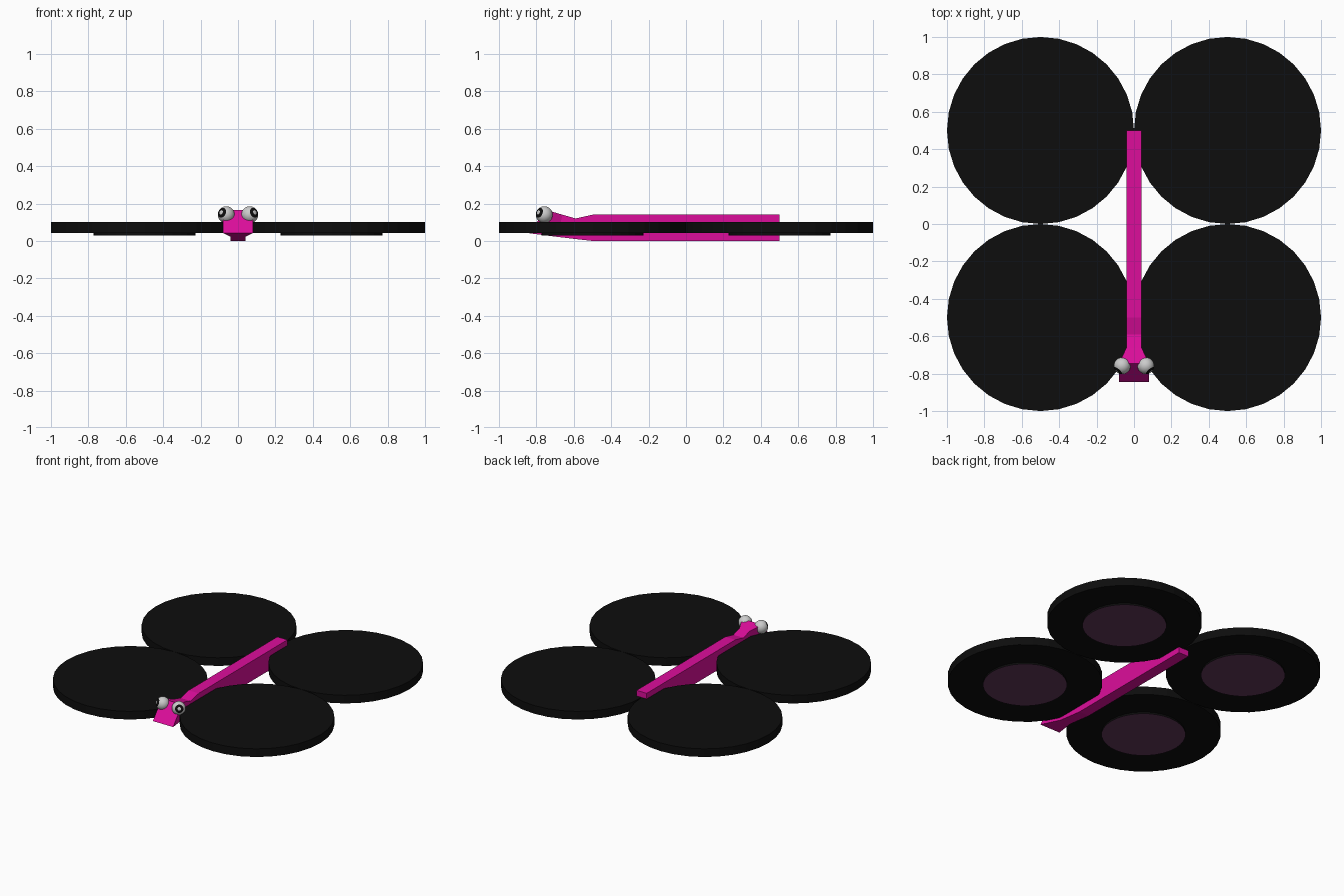
import bpy, bmesh, math
from mathutils import Vector, Matrix

if "Cube" in bpy.data.objects:
    bpy.data.objects.remove(bpy.data.objects["Cube"])


def material(name, rgb):
    m = bpy.data.materials.new(name)
    m.diffuse_color = (*rgb, 1)
    m.use_nodes = True
    m.node_tree.nodes["Principled BSDF"].inputs["Base Color"].default_value = m.diffuse_color
    return m


BLACK = material("black", (0.004, 0.004, 0.004))
PINK = material("magenta", (0.72, 0.004, 0.33))
PURPLE = material("dull_purple", (0.115, 0.038, 0.10))
WHITE = material("eye_white", (0.8, 0.8, 0.8))


def make_object(name, bm, mats):
    bmesh.ops.recalc_face_normals(bm, faces=bm.faces)
    me = bpy.data.meshes.new(name)
    bm.to_mesh(me)
    bm.free()
    for m in mats:
        me.materials.append(m)
    ob = bpy.data.objects.new(name, me)
    bpy.context.collection.objects.link(ob)
    return ob


def add_cylinder(bm, x, y, z0, z1, r, sides=32):
    return bmesh.ops.create_cone(
        bm, cap_ends=True, segments=sides, radius1=r, radius2=r, depth=z1 - z0,
        matrix=Matrix.Translation((x, y, (z0 + z1) / 2)))["verts"]


# Four round rotor pads, each with a purple-faced boss underneath
for sx, side in ((-1, "left"), (1, "right")):
    for sy, end in ((-1, "front"), (1, "back")):
        bm = bmesh.new()
        add_cylinder(bm, sx * 0.5, sy * 0.5, 0.042, 0.10, 0.5)
        make_object(f"rotor_{end}_{side}", bm, [BLACK])
        bm = bmesh.new()
        add_cylinder(bm, sx * 0.5, sy * 0.5, 0.03, 0.05, 0.272)
        bm.normal_update()
        for f in bm.faces:
            f.material_index = int(f.normal.z < -0.9)
        make_object(f"rotor_boss_{end}_{side}", bm, [BLACK, PURPLE])

# Body lofted along y: (half width, y top, z top, y bottom, z bottom)
sections = [
    (0.04, 0.50, 0.14, 0.50, 0.0),
    (0.04, -0.50, 0.14, -0.50, 0.0),
    (0.04, -0.59, 0.12, -0.59, 0.01),
    (0.04, -0.66, 0.14, -0.69, 0.022),
    (0.08, -0.745, 0.165, -0.845, 0.042),
]
bm = bmesh.new()
rings = [[bm.verts.new(p) for p in ((-w, yt, zt), (w, yt, zt), (w, yb, zb), (-w, yb, zb))]
         for w, yt, zt, yb, zb in sections]
for a, b in zip(rings, rings[1:]):
    for i in range(4):
        j = (i + 1) % 4
        bm.faces.new((a[i], a[j], b[j], b[i]))
bm.faces.new(rings[0])
bm.faces.new(rings[-1])
make_object("body_and_head", bm, [PINK])

# Eyes: spheres turned outward, pupil painted on the front cap with a light spot
for s, side in ((-1, "left"), (1, "right")):
    gaze = Vector((s * 0.62, -0.72, 0.3)).normalized()
    bm = bmesh.new()
    bmesh.ops.create_uvsphere(bm, u_segments=24, v_segments=24, radius=0.045)
    for f in bm.faces:
        angle = math.degrees(f.calc_center_median().angle(Vector((0, 0, 1))))
        f.material_index = int(15 < angle < 38)
        f.smooth = True
    rot = gaze.to_track_quat('Z', 'Y').to_matrix().to_4x4()
    bm.transform(Matrix.Translation((s * 0.063, -0.758, 0.14)) @ rot)
    make_object(f"eye_{side}", bm, [WHITE, BLACK])
